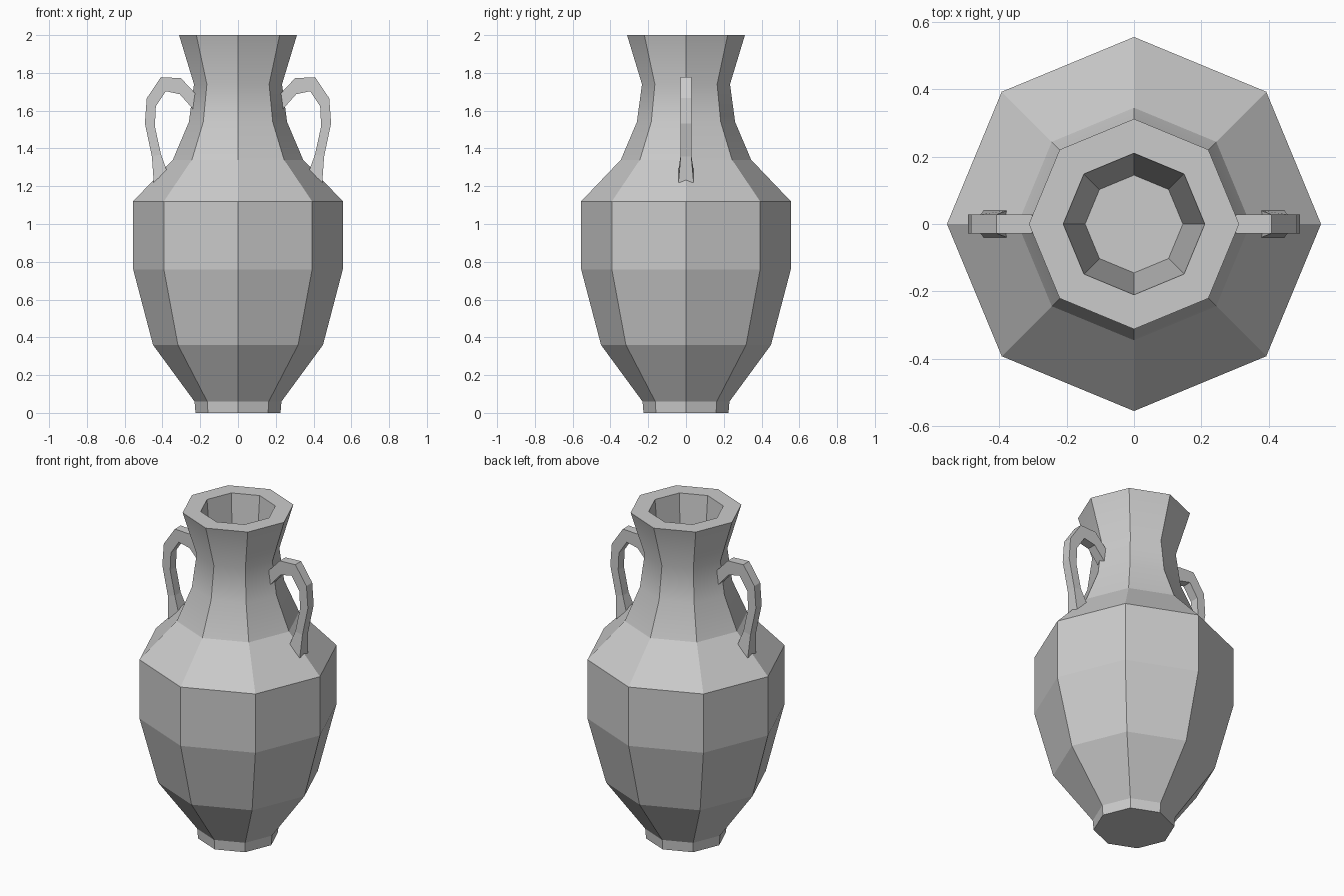
import bpy
import bmesh
from math import cos, sin, tau

SIDES = 8

cube = bpy.data.objects.get("Cube")
if cube:
    bpy.data.objects.remove(cube)

clay = bpy.data.materials.new("grey_clay")
clay.use_nodes = True
grey = (0.6, 0.6, 0.6, 1)
clay.diffuse_color = grey
clay.node_tree.nodes["Principled BSDF"].inputs["Base Color"].default_value = grey


def skin(bm, rings):
    """Bridge equal rings of verts with quads and cap both ends."""
    for a, b in zip(rings, rings[1:]):
        n = len(a)
        for i in range(n):
            j = (i + 1) % n
            bm.faces.new((a[i], a[j], b[j], b[i]))
    bm.faces.new(rings[0][::-1])
    bm.faces.new(rings[-1])
    bmesh.ops.recalc_face_normals(bm, faces=bm.faces[:])


def finish(bm, name):
    mesh = bpy.data.meshes.new(name)
    bm.to_mesh(mesh)
    bm.free()
    mesh.materials.append(clay)
    obj = bpy.data.objects.new(name, mesh)
    bpy.context.collection.objects.link(obj)
    return obj


# Vase body: foot, belly, shoulder, neck, lip, then the hollow mouth (radius, height)
PROFILE = [(0.225, 0), (0.23, 0.06), (0.45, 0.36), (0.555, 0.76), (0.555, 1.12),
           (0.345, 1.34), (0.26, 1.54), (0.233, 1.74), (0.312, 2),
           (0.21, 2), (0.145, 1.25)]
bm = bmesh.new()
rings = [[bm.verts.new((r * cos(tau * i / SIDES), r * sin(tau * i / SIDES), z))
          for i in range(SIDES)] for r, z in PROFILE]
skin(bm, rings)

# Neck is softly shaded along its height, with crisp corners
neck = [f for f in bm.faces
        if min(v.co.z for v in f.verts) > 1.3 and f.calc_center_median().z < 1.95]
for f in neck:
    f.smooth = True
for e in bm.edges:
    a, b = (v.co.z for v in e.verts)
    inner_neck_ring = abs(a - b) < 0.001 and 1.5 < a < 1.8
    e.smooth = inner_neck_ring
finish(bm, "vase_body")

# Handles: outer and inner edge of the strap in the xz plane, from neck to shoulder
OUTER = [(0.225, 1.69), (0.302, 1.772), (0.408, 1.777), (0.483, 1.666),
         (0.493, 1.533), (0.456, 1.358), (0.446, 1.22)]
INNER = [(0.235, 1.605), (0.308, 1.687), (0.382, 1.703), (0.435, 1.623),
         (0.44, 1.517), (0.408, 1.369), (0.377, 1.284)]
for name, side in (("left_handle", 1), ("right_handle", -1)):
    bm = bmesh.new()
    rings = []
    for k, ((xo, zo), (xi, zi)) in enumerate(zip(OUTER, INNER)):
        w = 0.04 if k == len(OUTER) - 1 else 0.028  # flared lower end
        corners = ((xo, -w, zo), (xo, w, zo), (xi, w, zi), (xi, -w, zi))
        rings.append([bm.verts.new((side * x, y, z)) for x, y, z in corners])
    skin(bm, rings)
    finish(bm, name)
